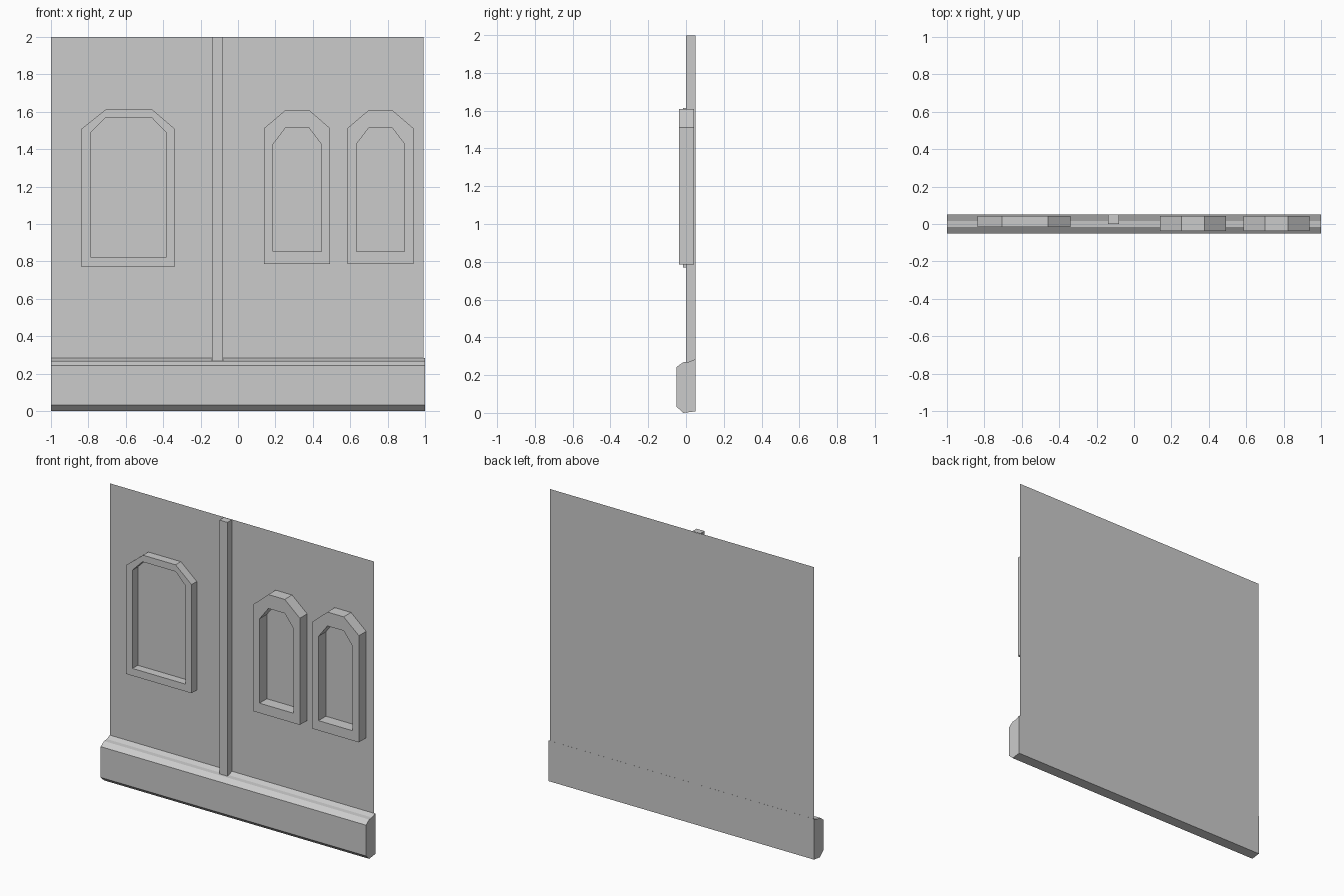
import bpy
import bmesh

if "Cube" in bpy.data.objects:
    bpy.data.objects.remove(bpy.data.objects["Cube"])


def make_object(name, verts, faces, recalc=True):
    mesh = bpy.data.meshes.new(name)
    mesh.from_pydata(verts, [], faces)
    if recalc:
        bm = bmesh.new()
        bm.from_mesh(mesh)
        bmesh.ops.recalc_face_normals(bm, faces=bm.faces)
        bm.to_mesh(mesh)
        bm.free()
    obj = bpy.data.objects.new(name, mesh)
    bpy.context.collection.objects.link(obj)
    return obj


def arch(x0, x1, z0, z1, top_x0, top_x1, top_z):
    """Rectangle with two cut-off upper corners."""
    return [(x0, z0), (x1, z0), (x1, z1), (top_x1, top_z), (top_x0, top_z), (x0, z1)]


def window_frame(name, outer, inner, front, back=0.042, dx=0.0):
    n = len(outer)
    # Rings: outer back, outer front, inner front, inner back
    rings = [(outer, back), (outer, front), (inner, front), (inner, back)]
    verts = [(x + dx, y, z) for loop, y in rings for x, z in loop]
    faces = []
    for r in range(4):
        a, b = r * n, (r + 1) % 4 * n
        for i in range(n):
            j = (i + 1) % n
            faces.append((a + i, a + j, b + j, b + i))
    return make_object(name, verts, faces)


# Thin wall sheet facing the front
wall_y = 0.048
make_object("wall_panel",
            [(-1, wall_y, 0.01), (0.99, wall_y, 0.01), (0.99, wall_y, 2), (-1, wall_y, 2)],
            [(0, 1, 2, 3)], recalc=False)

# Moulded skirting board, profile in (y, z) extruded along x
profile = [(0.05, 0.008), (-0.015, 0.0), (-0.05, 0.033), (-0.05, 0.243),
           (-0.015, 0.268), (0.015, 0.27), (0.05, 0.285)]
n = len(profile)
verts = [(x, y, z) for x in (-1, 1) for y, z in profile]
sides = [(i, (i + 1) % n, (i + 1) % n + n, i + n) for i in range(n)]
make_object("skirting_board", verts,
            sides + [tuple(range(n)), tuple(range(n, 2 * n))])

# Vertical batten, running down into the skirting
bpy.ops.mesh.primitive_cube_add(size=1, location=(-0.11, 0.025, 1.1))
batten = bpy.context.object
batten.name = "vertical_batten"
batten.scale = (0.06, 0.05, 1.796)

# Wide frame on the left
window_frame("wide_frame",
             arch(-0.835, -0.34, 0.77, 1.51, -0.705, -0.46, 1.613),
             arch(-0.785, -0.385, 0.82, 1.49, -0.71, -0.46, 1.567),
             front=-0.015)

# Pair of narrow, deeper frames on the right
for side, dx in (("left", 0.0), ("right", 0.445)):
    window_frame("narrow_frame_" + side,
                 arch(0.14, 0.492, 0.785, 1.512, 0.255, 0.378, 1.61),
                 arch(0.188, 0.445, 0.852, 1.427, 0.255, 0.378, 1.515),
                 front=-0.037, dx=dx)
